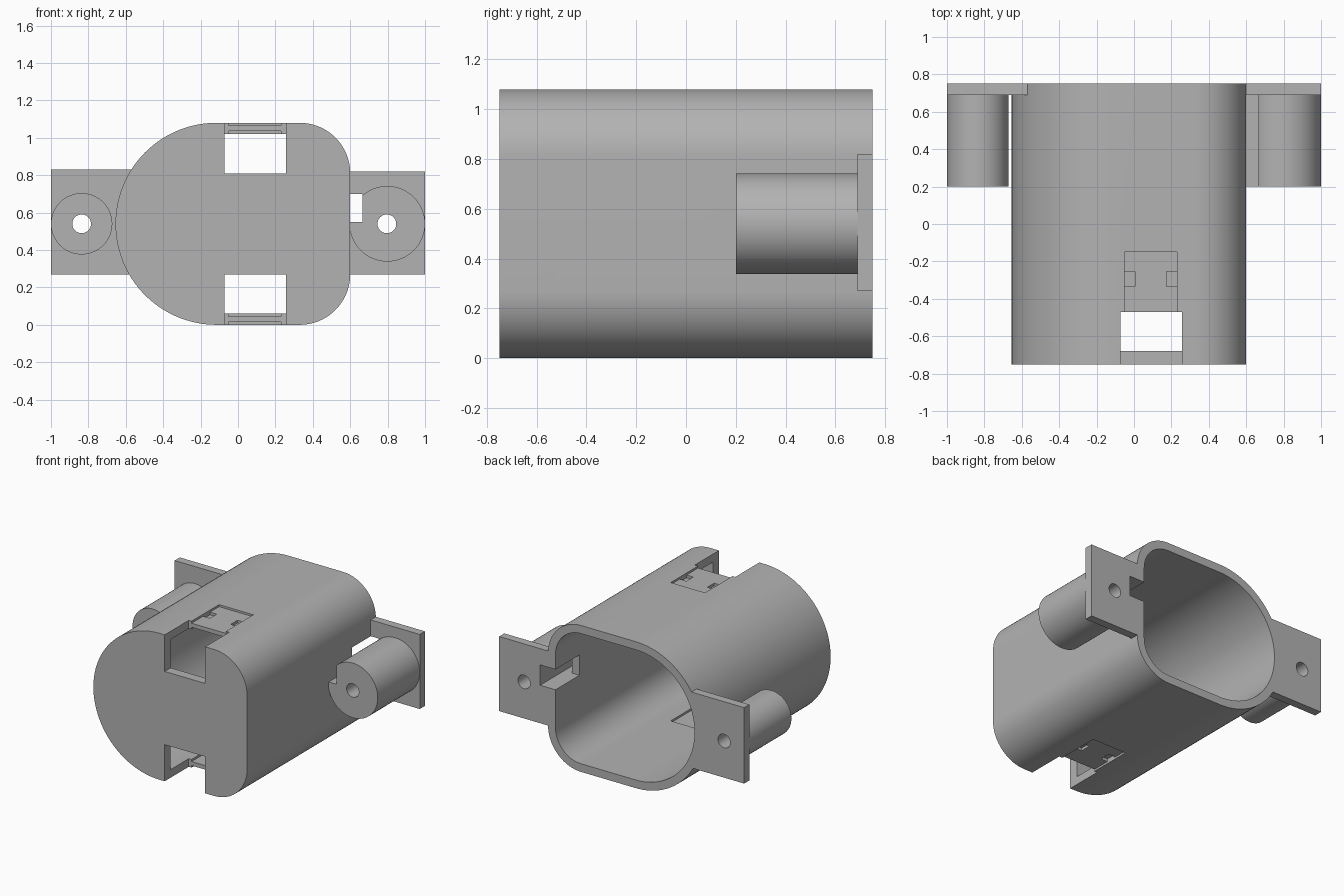
import bpy, bmesh
from math import cos, sin, pi, radians

cube = bpy.data.objects.get("Cube")
if cube:
    bpy.data.objects.remove(cube, do_unlink=True)

MID = 0.54      # height of the main axis
HALF = 0.75     # half the body length
WALL = 0.06

grey = bpy.data.materials.new("plain grey")
grey.use_nodes = True
grey.diffuse_color = (0.45, 0.45, 0.45, 1)
grey.node_tree.nodes["Principled BSDF"].inputs["Base Color"].default_value = grey.diffuse_color


def prism(name, outline, y0, y1):
    """Extrude a closed (x, z) outline along y."""
    bm = bmesh.new()
    face = bm.faces.new([bm.verts.new((x, y0, z)) for x, z in outline])
    ext = bmesh.ops.extrude_face_region(bm, geom=[face])
    moved = [v for v in ext["geom"] if isinstance(v, bmesh.types.BMVert)]
    bmesh.ops.translate(bm, verts=moved, vec=(0, y1 - y0, 0))
    bmesh.ops.recalc_face_normals(bm, faces=bm.faces)
    mesh = bpy.data.meshes.new(name)
    bm.to_mesh(mesh)
    bm.free()
    mesh.materials.append(grey)
    obj = bpy.data.objects.new(name, mesh)
    bpy.context.collection.objects.link(obj)
    return obj


def box(name, x0, x1, y0, y1, z0, z1):
    return prism(name, [(x0, z0), (x1, z0), (x1, z1), (x0, z1)], y0, y1)


def arc(cx, cz, r, a0, a1, n):
    return [(cx + r * cos(radians(a0 + (a1 - a0) * i / n)),
             cz + r * sin(radians(a0 + (a1 - a0) * i / n))) for i in range(n + 1)]


def rod(name, cx, r, y0, y1):
    return prism(name, arc(cx, MID, r, 0, 360, 64)[:-1], y0, y1)


def body_outline(inset):
    """Half round on one side, rounded corners on the other."""
    r = 0.27 - inset
    return (arc(0.33, 0.27, r, -90, 0, 20) + arc(0.33, 0.81, r, 0, 90, 20)
            + arc(-0.115, MID, MID - inset, 90, 270, 60))


def cut(obj, cutter):
    """Subtract the cutter and remove it."""
    mod = obj.modifiers.new("cut", 'BOOLEAN')
    mod.operation = 'DIFFERENCE'
    mod.solver = 'EXACT'
    mod.object = cutter
    bpy.context.view_layer.objects.active = obj
    bpy.ops.object.modifier_apply(modifier=mod.name)
    bpy.data.objects.remove(cutter, do_unlink=True)


def finish(obj):
    bpy.ops.object.select_all(action='DESELECT')
    obj.select_set(True)
    bpy.context.view_layer.objects.active = obj
    bpy.ops.object.shade_smooth_by_angle(angle=radians(30))


def side_slot(x0, y0):
    return box("slot_cutter", x0, 0.665, y0, 0.9, 0.55, 0.70)


# Hollow body: closed at the front, open at the back
body = prism("body_shell", body_outline(0), -HALF, HALF)
cut(body, prism("cavity_cutter", body_outline(WALL), -0.68, 0.9))

# Window notches, latch recesses and small pockets, above and below
for s in (1, -1):
    def clip_box(x0, x1, y0, y1, h0, h1):
        za, zb = sorted((MID + s * h0, MID + s * h1))
        cut(body, box("clip_cutter", x0, x1, y0, y1, za, zb))
    clip_box(-0.073, 0.257, -0.9, -0.47, 0.27, 0.7)
    clip_box(-0.05, 0.23, -0.5, -0.15, 0.525, 0.6)
    clip_box(-0.05, 0.23, -0.5, -0.15, 0.44, 0.495)
    for x in (-0.05, 0.175):
        clip_box(x, x + 0.055, -0.335, -0.255, 0.505, 0.56)

# Opening through the flat side wall
cut(body, side_slot(0.5, 0.47))
finish(body)

# Mounting flanges at the back
left_flange = box("left_flange", 0.6, 1.0, 0.69, HALF, 0.27, 0.82)
cut(left_flange, side_slot(0.5, 0.1))
right_flange = box("right_flange", -1.0, -0.5, 0.69, HALF, 0.27, 0.83)
cut(right_flange, prism("body_cutter", body_outline(0), 0.5, 0.9))

# Screw posts in front of the flanges
left_post = rod("left_post", 0.798, 0.202, 0.2, 0.69)
cut(left_post, side_slot(0.5, 0.1))
right_post = rod("right_post", -0.836, 0.164, 0.2, 0.69)

# Screw holes through posts and flanges
for parts, x in (((left_flange, left_post), 0.796), ((right_flange, right_post), -0.836)):
    for part in parts:
        cut(part, rod("hole_cutter", x, 0.05, 0.1, 0.9))
        finish(part)
